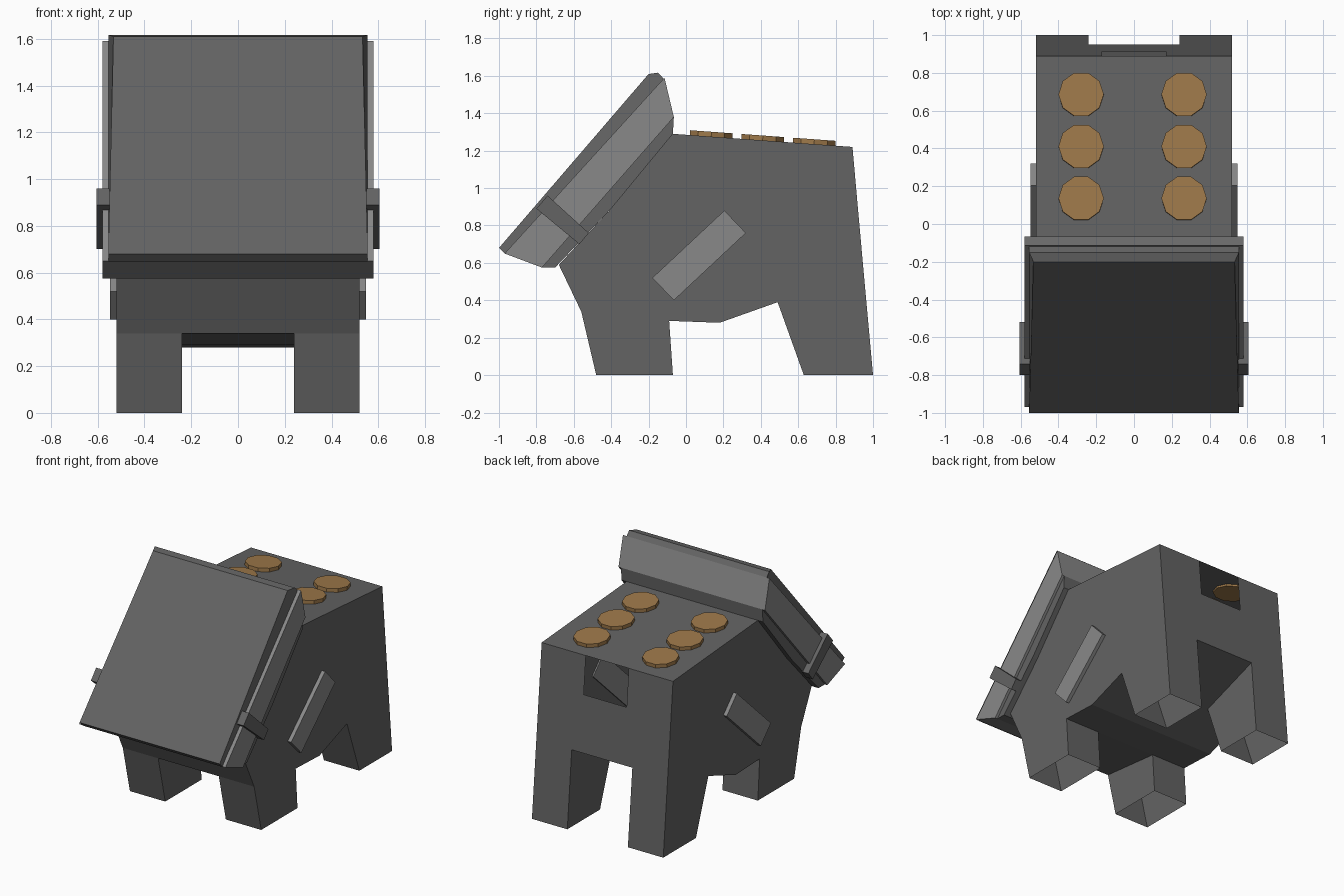
import bpy, bmesh, math
from mathutils import Matrix, Vector

if "Cube" in bpy.data.objects:
    bpy.data.objects.remove(bpy.data.objects["Cube"])


def material(name, rgb):
    m = bpy.data.materials.new(name)
    m.diffuse_color = (*rgb, 1)
    m.use_nodes = True
    m.node_tree.nodes["Principled BSDF"].inputs["Base Color"].default_value = m.diffuse_color
    return m


DARK = material("dark grey", (0.125, 0.125, 0.125))
LIGHT = material("light grey", (0.25, 0.25, 0.25))
GOLD = material("bronze", (0.34, 0.19, 0.068))


def finish(name, bm, mat):
    bmesh.ops.remove_doubles(bm, verts=bm.verts, dist=0.0005)
    bmesh.ops.recalc_face_normals(bm, faces=bm.faces)
    me = bpy.data.meshes.new(name)
    bm.to_mesh(me)
    bm.free()
    me.materials.append(mat)
    ob = bpy.data.objects.new(name, me)
    bpy.context.collection.objects.link(ob)
    return ob


def prism(name, pts, x0, x1, mat):
    """Side profile (y, z) extruded along x."""
    bm = bmesh.new()
    f = bm.faces.new([bm.verts.new((x0, y, z)) for y, z in pts])
    g = bmesh.ops.extrude_face_region(bm, geom=[f])["geom"]
    bmesh.ops.translate(bm, vec=(x1 - x0, 0, 0),
                        verts=[v for v in g if isinstance(v, bmesh.types.BMVert)])
    return finish(name, bm, mat)


# Body shell: hollow, open leg bottoms, square opening at the top of the back
W, GAP, HOLE = 0.52, 0.24, 0.17
XS = [-W, -GAP, -HOLE, HOLE, GAP, W]
A, B, C, D, E = (-0.56, 0.34), (-0.09, 0.29), (0.18, 0.28), (0.49, 0.39), (0.95, 0.55)
M, F, G, H, I = (0.914, 0.95), (0.89, 1.22), (-0.07, 1.29), (-0.40, 0.89), (-0.68, 0.59)
FRONT_LEG = [A, (-0.48, 0), (-0.07, 0), B]
BACK_LEG = [D, (0.63, 0), (1.0, 0), E]
bm = bmesh.new()


def face(points):
    bm.faces.new([bm.verts.new(p) for p in points])


def strip(p, q, cols):
    for i in cols:
        a, b = XS[i], XS[i + 1]
        face([(a, *p), (b, *p), (b, *q), (a, *q)])


ALL, MID, LEGS = range(5), (1, 2, 3), (0, 4)
for p, q, cols in [(A, B, MID), (B, C, ALL), (C, D, ALL), (D, E, MID), (E, M, ALL),
                   (M, F, (0, 1, 3, 4)), (F, G, ALL), (G, H, ALL), (H, I, ALL), (I, A, ALL)]:
    strip(p, q, cols)
for s in (-1, 1):
    face([(s * W, *p) for p in (A, B, C, D, E, M, F, G, H, I)])
    for leg in (FRONT_LEG, BACK_LEG):
        for x in (W, GAP):
            face([(s * x, *p) for p in leg])
for leg in (FRONT_LEG, BACK_LEG):
    strip(leg[0], leg[1], LEGS)
    strip(leg[2], leg[3], LEGS)
finish("body", bm, DARK)

# Collar joining the sloped front of the body to the frame
prism("collar", [(-0.77, 0.575), (-0.70, 0.575), (-0.40, 0.89), (-0.07, 1.29), (-0.065, 1.38)],
      -0.56, 0.56, DARK)

# Light frame behind the big front panel
prism("panel_frame", [(-0.97, 0.65), (-0.77, 0.575), (-0.065, 1.38), (-0.115, 1.59)],
      -0.58, 0.58, LIGHT)

# Front panel with a bevelled upper edge
panel = prism("front_panel", [(-1.0, 0.68), (-0.965, 0.645), (-0.115, 1.58), (-0.15, 1.617), (-0.20, 1.61)],
              -0.555, 0.555, DARK)
for v in panel.data.vertices:
    if abs(v.co.y + 0.20) < 0.01:
        v.co.x *= 0.96

# Clamps on the frame and plates on the flanks, both sides
for side, s in (("left", -1), ("right", 1)):
    prism("frame_clamp_" + side, [(-0.80, 0.89), (-0.74, 0.96), (-0.52, 0.76), (-0.57, 0.70)],
          s * 0.55, s * 0.605, DARK)
    prism("flank_plate_" + side, [(-0.18, 0.52), (0.205, 0.88), (0.32, 0.76), (-0.065, 0.40)],
          s * 0.51, s * 0.547, LIGHT)

# Six ten-sided discs lying on the sloped top
slope = math.atan2(F[1] - G[1], F[0] - G[0])
for x in (-0.28, 0.265):
    for i in range(3):
        y = 0.135 + 0.275 * i
        z = G[1] + (y - G[0]) * math.tan(slope)
        bm = bmesh.new()
        bmesh.ops.create_cone(bm, cap_ends=True, segments=10, radius1=0.12, radius2=0.12, depth=0.04)
        # align a corner with the x axis
        ang = max(bm.verts, key=lambda v: v.co.x).co
        bm.transform(Matrix.Rotation(-math.atan2(ang.y, ang.x), 4, "Z"))
        bm.transform(Matrix.Translation(Vector((x, y, z + 0.006))) @ Matrix.Rotation(slope, 4, "X"))
        finish("top_disc", bm, GOLD)
